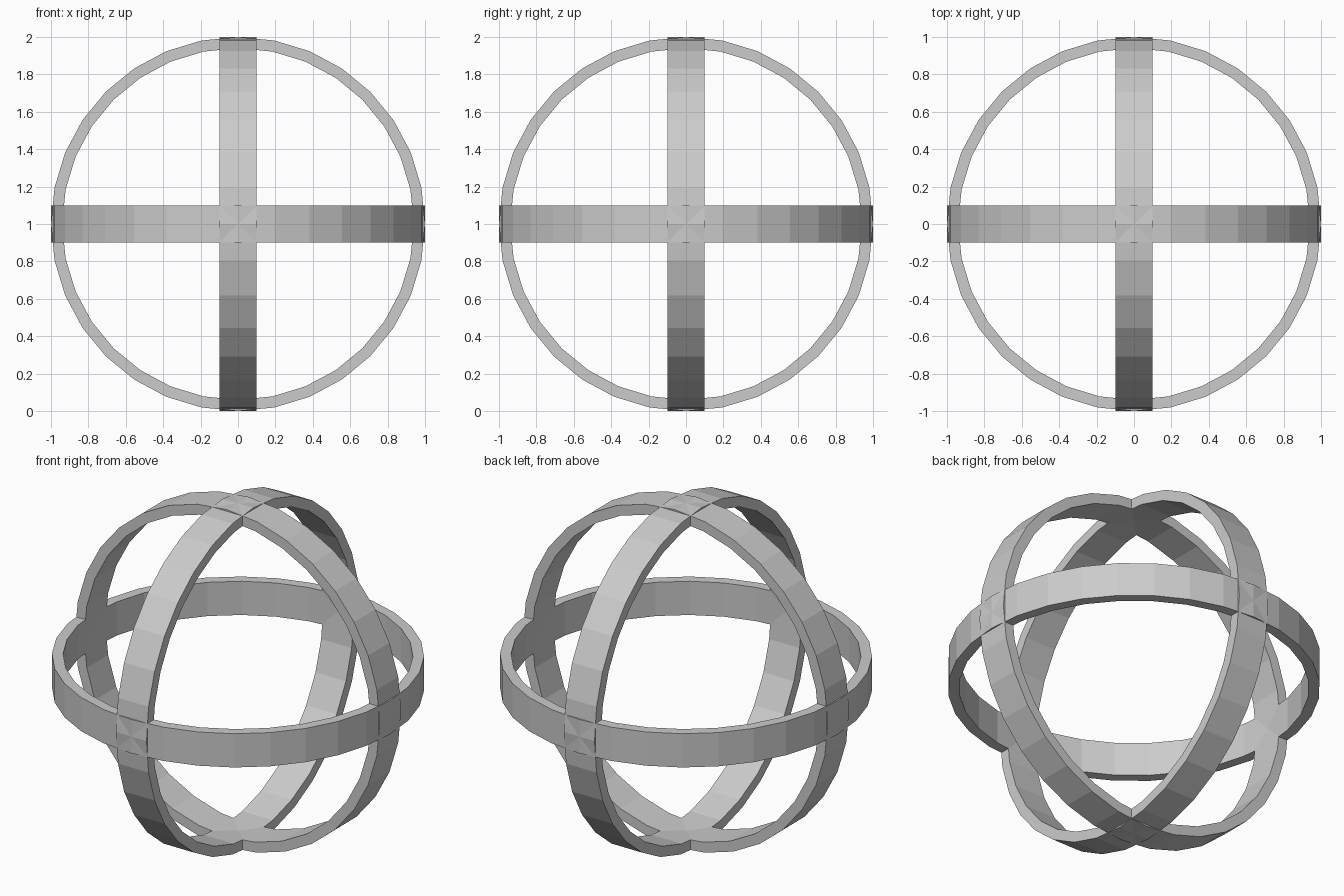
import bpy, bmesh
from math import cos, sin, pi

if "Cube" in bpy.data.objects:
    bpy.data.objects.remove(bpy.data.objects["Cube"])

SIDES = 32
OUTER, INNER, HALF = 1.0, 0.94, 0.1


def ring(name, rotation):
    # flat-faced band: rectangular section swept round a 32-sided circle
    section = [(OUTER, -HALF), (OUTER, HALF), (INNER, HALF), (INNER, -HALF)]
    bm = bmesh.new()
    loops = []
    for i in range(SIDES):
        a = 2 * pi * i / SIDES
        loops.append([bm.verts.new((r * cos(a), r * sin(a), z)) for r, z in section])
    for i in range(SIDES):
        p, q = loops[i], loops[(i + 1) % SIDES]
        for k in range(4):
            n = (k + 1) % 4
            bm.faces.new((p[k], q[k], q[n], p[n]))
    bmesh.ops.recalc_face_normals(bm, faces=bm.faces)
    mesh = bpy.data.meshes.new(name)
    bm.to_mesh(mesh)
    bm.free()
    obj = bpy.data.objects.new(name, mesh)
    obj.location = (0, 0, 1)
    obj.rotation_euler = rotation
    bpy.context.collection.objects.link(obj)


# three mutually perpendicular rings
ring("horizontal_ring", (0, 0, 0))
ring("front_facing_ring", (pi / 2, 0, 0))
ring("side_facing_ring", (0, pi / 2, 0))
